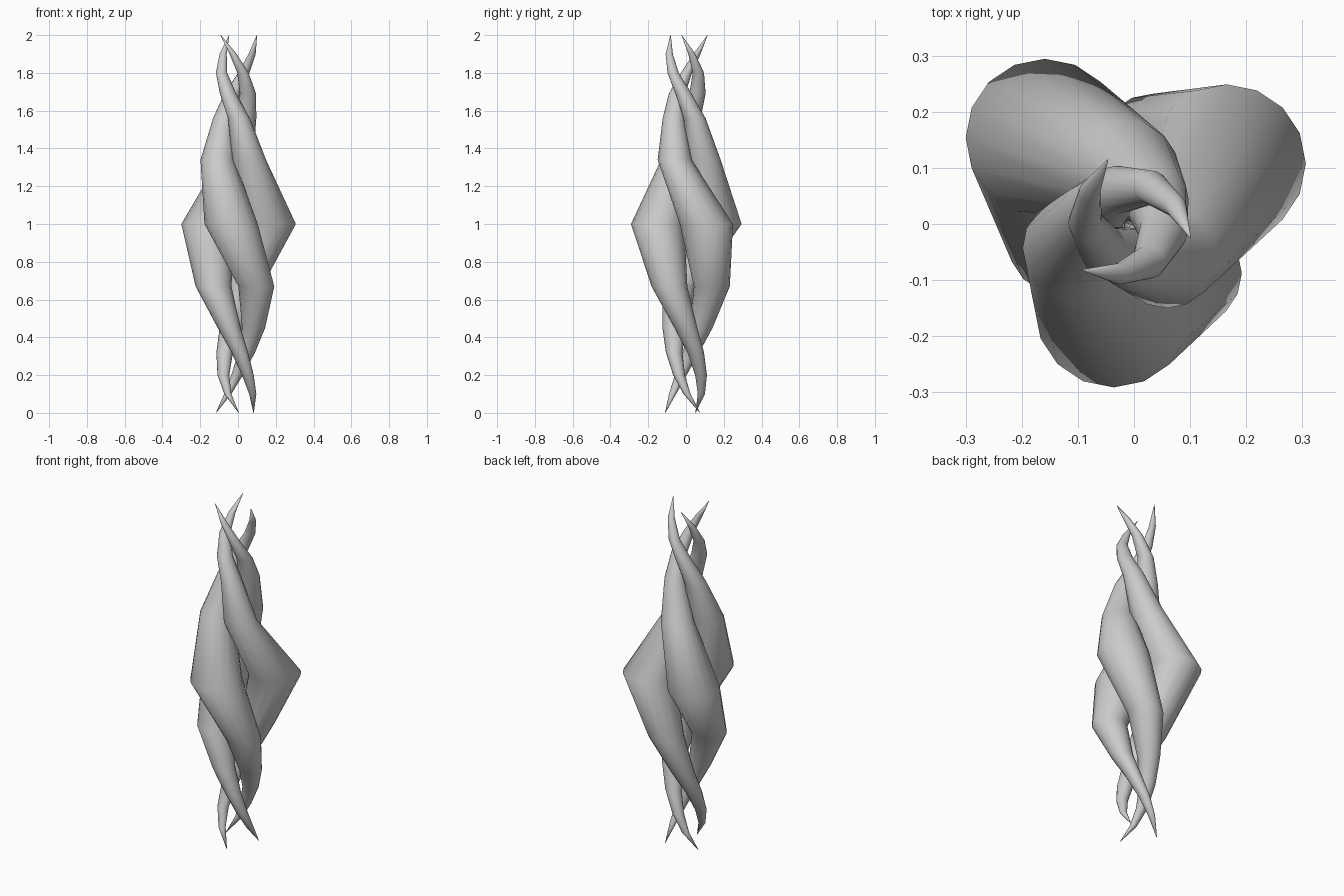
import bpy
import bmesh
from math import sin, cos, radians, tau

if "Cube" in bpy.data.objects:
    bpy.data.objects.remove(bpy.data.objects["Cube"])

# Level rings of one strand: height, twist angle, distance from axis, axis x, axis y, tube radius
RINGS = [
    (0.00, 397, 0.116, -0.01, 0.005, 0.001),
    (0.10, 360, 0.088, -0.01, 0.005, 0.019),
    (0.20, 326, 0.075, -0.01, 0.005, 0.031),
    (0.32, 282, 0.069, -0.005, 0.005, 0.044),
    (0.45, 236, 0.083, 0.00, 0.005, 0.061),
    (0.67, 196, 0.135, 0.00, 0.006, 0.095),
    (1.00, 142, 0.189, -0.01, 0.037, 0.141),
    (1.34, 84, 0.097, -0.02, -0.003, 0.090),
    (1.56, 43, 0.067, -0.01, 0.00, 0.058),
    (1.69, -12, 0.064, -0.01, 0.00, 0.043),
    (1.80, -62, 0.077, -0.01, 0.00, 0.030),
    (1.90, -100, 0.090, -0.01, 0.00, 0.019),
    (2.00, -133, 0.116, -0.013, 0.003, 0.001),
]
SIDES = 16


def strand(index):
    """Tapered tube lofted through the rings, turned a third per strand."""
    bm = bmesh.new()
    loops = []
    for z, angle, dist, ax, ay, radius in RINGS:
        a = radians(angle + 120 * index)
        cx, cy = ax + dist * cos(a), ay + dist * sin(a)
        loops.append([bm.verts.new((cx + radius * cos(tau * s / SIDES),
                                    cy + radius * sin(tau * s / SIDES), z))
                      for s in range(SIDES)])
    for low, high in zip(loops, loops[1:]):
        for s in range(SIDES):
            t = (s + 1) % SIDES
            bm.faces.new((low[s], low[t], high[t], high[s]))
    bm.faces.new(loops[0][::-1])
    bm.faces.new(loops[-1])
    for face in bm.faces:
        face.smooth = True
    mesh = bpy.data.meshes.new(f"twisted_strand_{index + 1}")
    bm.to_mesh(mesh)
    bm.free()
    bpy.context.collection.objects.link(bpy.data.objects.new(mesh.name, mesh))


# Three intertwined strands
for i in range(3):
    strand(i)
